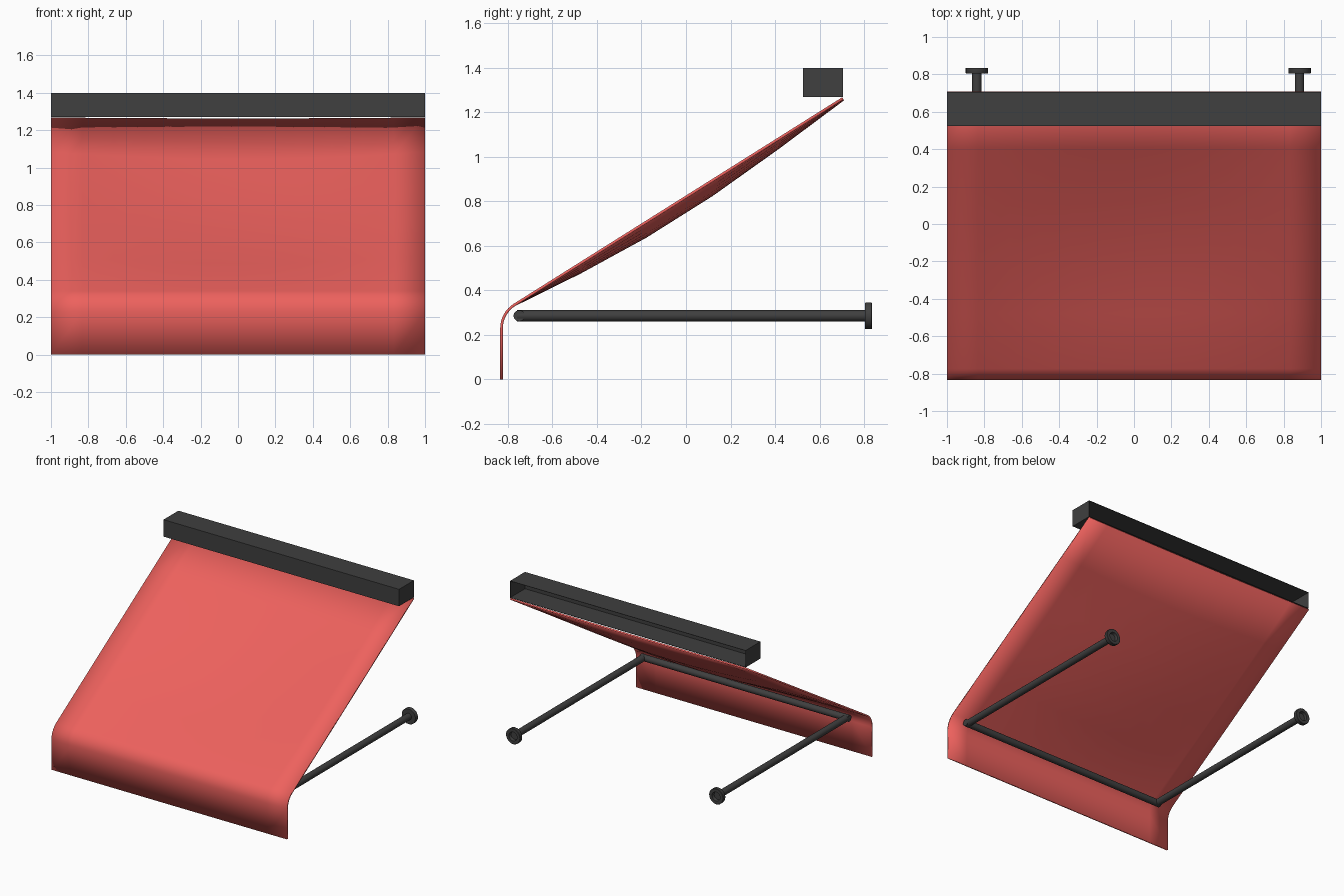
import bpy, bmesh
from math import sin, cos, pi, radians
from mathutils import Matrix, Vector

if "Cube" in bpy.data.objects:
    bpy.data.objects.remove(bpy.data.objects["Cube"])

red = bpy.data.materials.new("red_fabric")
red.diffuse_color = (0.85, 0.12, 0.11, 1)
red.use_nodes = True
red.node_tree.nodes["Principled BSDF"].inputs["Base Color"].default_value = red.diffuse_color
dark = bpy.data.materials.new("dark_metal")
dark.diffuse_color = (0.05, 0.05, 0.05, 1)
dark.use_nodes = True
dark.node_tree.nodes["Principled BSDF"].inputs["Base Color"].default_value = dark.diffuse_color


def finish(name, bm, mat, smooth=True):
    me = bpy.data.meshes.new(name)
    bm.to_mesh(me)
    bm.free()
    ob = bpy.data.objects.new(name, me)
    bpy.context.collection.objects.link(ob)
    me.materials.append(mat)
    if smooth:
        bpy.ops.object.select_all(action='DESELECT')
        ob.select_set(True)
        bpy.context.view_layer.objects.active = ob
        bpy.ops.object.shade_smooth_by_angle(angle=radians(35))
    return ob


# Fabric canopy: valance, rounded bend, sagging slope
R, CY, CZ = 0.13, -0.705, 0.23
profile = [(-0.835, 0.0, 0.0)]
for i in range(9):
    a = radians(180 - 58 * i / 8)
    profile.append((CY + R * cos(a), CZ + R * sin(a), 0.0))
y0, z0, _ = profile[-1]
for i in range(1, 6):
    t = i / 5
    sag = 0.067 * sin(pi * t) + (0.005 if i == 5 else 0)
    profile.append((y0 + (0.702 - y0) * t, z0 + (1.268 - z0) * t, sag))

NX = 12
bm = bmesh.new()
rows = []
for y, z, sag in profile:
    rows.append([bm.verts.new((-1 + 2 * j / NX, y, z - sag * sin(pi * j / NX)))
                 for j in range(NX + 1)])
for a, b in zip(rows, rows[1:]):
    for j in range(NX):
        bm.faces.new((a[j], a[j + 1], b[j + 1], b[j]))
canopy = finish("canopy", bm, red)
mod = canopy.modifiers.new("thickness", 'SOLIDIFY')
mod.thickness = 0.012
mod.offset = -1

# Roller housing: box open toward the wall
bm = bmesh.new()
bmesh.ops.create_cube(bm, size=1, matrix=Matrix.Translation((0, 0.615, 1.335))
                      @ Matrix.Diagonal((2, 0.18, 0.13, 1)))
bm.faces.ensure_lookup_table()
bmesh.ops.delete(bm, geom=[f for f in bm.faces if f.normal.y > 0.9], context='FACES_ONLY')
housing = finish("roller_housing", bm, dark, False)
mod = housing.modifiers.new("thickness", 'SOLIDIFY')
mod.thickness = 0.004
mod.offset = -1


def tube(name, p, q, r=0.025):
    p, q = Vector(p), Vector(q)
    d = q - p
    bm = bmesh.new()
    bmesh.ops.create_cone(bm, cap_ends=True, segments=20, radius1=r, radius2=r, depth=d.length,
                          matrix=Matrix.Translation((p + q) / 2)
                          @ d.to_track_quat('Z', 'Y').to_matrix().to_4x4())
    return finish(name, bm, dark)


def flange(name, x, z):
    # Lathed mounting disc with a recessed centre
    prof = [(0, 0.805), (0.058, 0.805), (0.06, 0.808), (0.06, 0.833), (0.058, 0.835),
            (0.034, 0.835), (0.03, 0.815), (0, 0.815)]
    bm = bmesh.new()
    vs = [bm.verts.new((x + r, y, z)) for r, y in prof]
    es = [bm.edges.new(e) for e in zip(vs, vs[1:])]
    bmesh.ops.spin(bm, geom=vs + es, cent=(x, 0, z), axis=(0, 1, 0),
                   angle=2 * pi, steps=24)
    bmesh.ops.remove_doubles(bm, verts=bm.verts, dist=1e-5)
    bmesh.ops.recalc_face_normals(bm, faces=bm.faces)
    return finish(name, bm, dark)


# Support frame: two arms, wall flanges, front bar
ZF = 0.286
for side, x in (("left", -0.84), ("right", 0.885)):
    tube(side + "_arm", (x, -0.76, ZF), (x, 0.81, ZF))
    flange(side + "_wall_flange", x, ZF)
tube("front_bar", (-0.862, -0.75, ZF), (0.907, -0.75, ZF))
